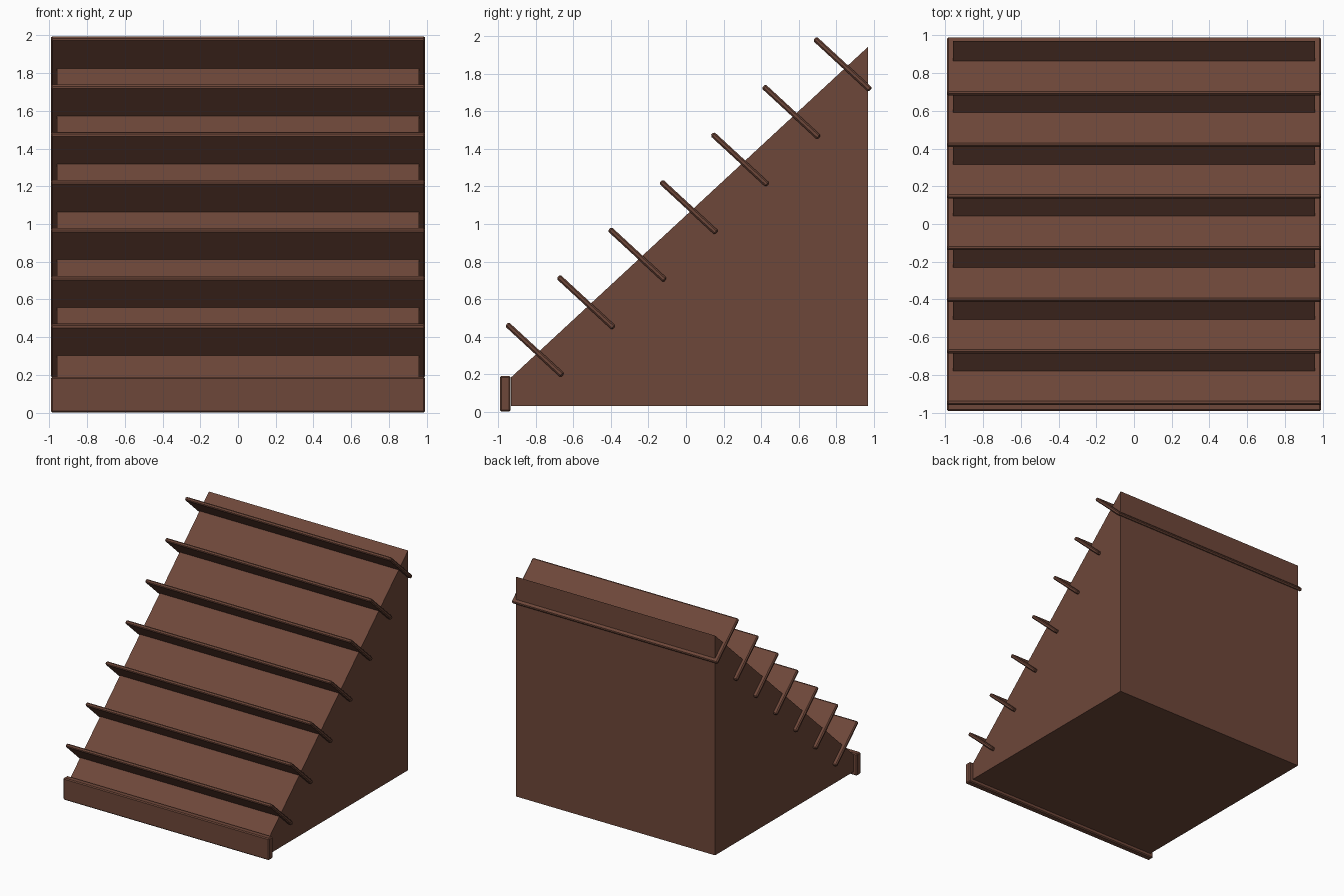
import bpy
import bmesh
import math
from mathutils import Matrix

default = bpy.data.objects.get("Cube")
if default:
    bpy.data.objects.remove(default, do_unlink=True)

# Single wood colour
COLOUR = (0.155, 0.063, 0.041, 1.0)
wood = bpy.data.materials.new("brown wood")
wood.use_nodes = True
wood.diffuse_color = COLOUR
wood.node_tree.nodes["Principled BSDF"].inputs["Base Color"].default_value = COLOUR


def add_object(name, bm):
    bmesh.ops.recalc_face_normals(bm, faces=bm.faces)
    mesh = bpy.data.meshes.new(name)
    bm.to_mesh(mesh)
    bm.free()
    mesh.materials.append(wood)
    obj = bpy.data.objects.new(name, mesh)
    bpy.context.collection.objects.link(obj)
    return obj


def board(name, size, location, tilt=0.0):
    """Plank with chamfered edges, tilted about the x axis."""
    bm = bmesh.new()
    bmesh.ops.create_cube(bm, size=1, matrix=Matrix.Diagonal((*size, 1)))
    bmesh.ops.bevel(bm, geom=bm.edges[:], offset=0.008, segments=1,
                    affect='EDGES')
    obj = add_object(name, bm)
    obj.location = location
    obj.rotation_euler.x = tilt
    return obj


# Solid wedge, extruded from its side profile
profile = [(-0.933, 0.03), (0.971, 0.03), (0.971, 1.945), (-0.933, 0.182)]
bm = bmesh.new()
side = bm.faces.new([bm.verts.new((-0.96, y, z)) for y, z in profile])
extruded = bmesh.ops.extrude_face_region(bm, geom=[side])["geom"]
bmesh.ops.translate(bm, vec=(1.92, 0, 0),
                    verts=[v for v in extruded if isinstance(v, bmesh.types.BMVert)])
add_object("wedge_body", bm)

# Upright board along the front foot of the slope
board("front_board", (1.984, 0.056, 0.19), (0, -0.964, 0.095))

# Tilted slats crossing the slope at even spacing
for i in range(7):
    board(f"slat_{i + 1}", (1.984, 0.404, 0.03),
          (0, -0.807 + 0.2737 * i, 0.329 + 0.2538 * i), math.radians(-42.7))
